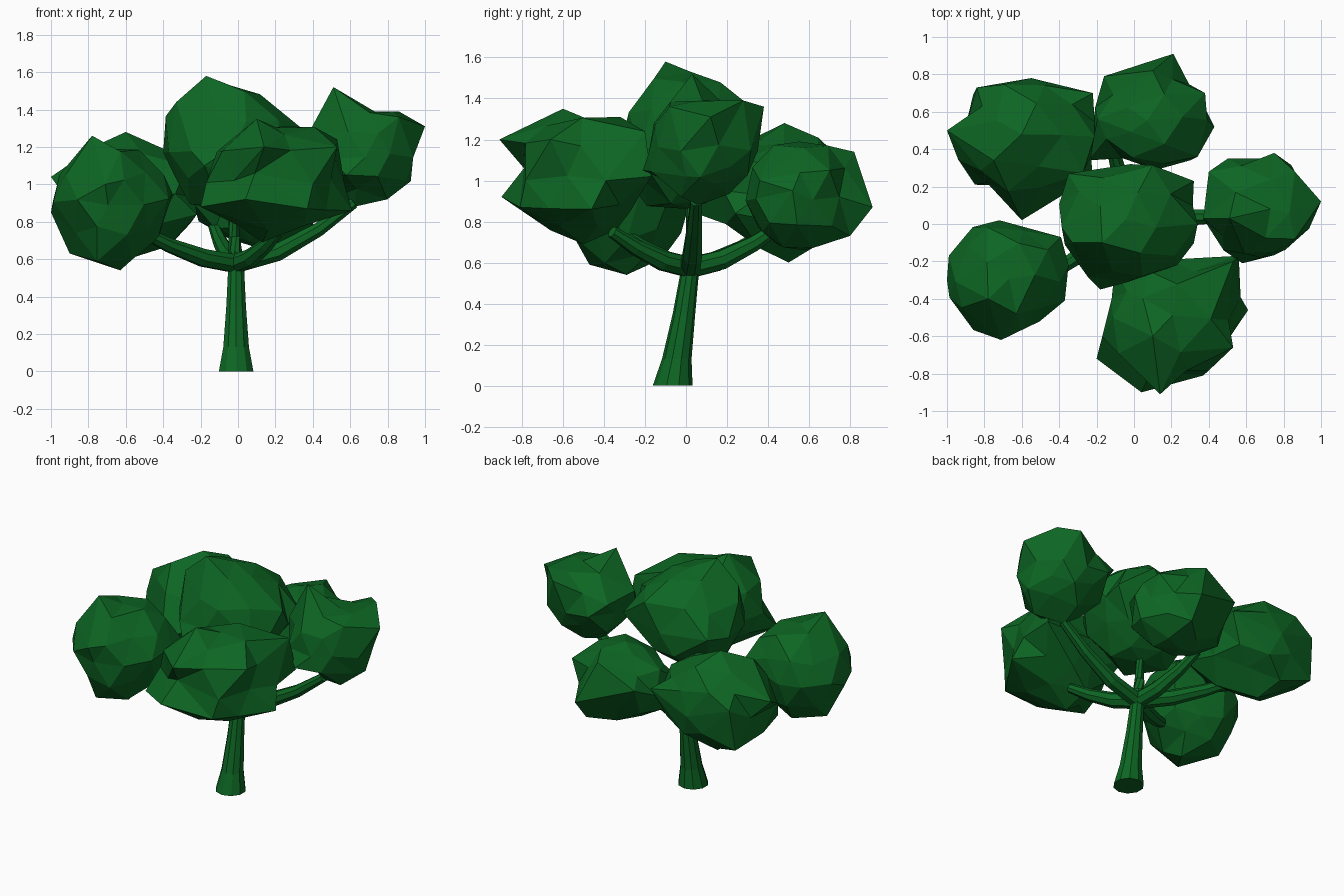
import bpy
import bmesh
import random
from math import cos, sin, tau
from mathutils import Vector

cube = bpy.data.objects.get("Cube")
if cube:
    bpy.data.objects.remove(cube, do_unlink=True)

# One green for the whole tree
GREEN = (0.004, 0.132, 0.017, 1)
green = bpy.data.materials.new("leaf_green")
green.use_nodes = True
green.diffuse_color = GREEN
shader = green.node_tree.nodes["Principled BSDF"]
shader.inputs["Base Color"].default_value = GREEN
shader.inputs["Roughness"].default_value = 0.9


def finish(name, bm):
    """Turn a bmesh into a flat-shaded green object."""
    bmesh.ops.recalc_face_normals(bm, faces=bm.faces)
    mesh = bpy.data.meshes.new(name)
    bm.to_mesh(mesh)
    bm.free()
    mesh.materials.append(green)
    bpy.context.collection.objects.link(bpy.data.objects.new(name, mesh))


def tube(name, path, radii, sides=8, level=False):
    """Sweep a tapering polygon along a path and cap both ends."""
    bm = bmesh.new()
    points = [Vector(p) for p in path]
    rings = []
    for i, (point, radius) in enumerate(zip(points, radii)):
        ahead = points[min(i + 1, len(points) - 1)]
        behind = points[max(i - 1, 0)]
        axis = Vector((0, 0, 1)) if level else ahead - behind
        turn = axis.to_track_quat("Z", "Y")
        ring = []
        for k in range(sides):
            angle = tau * (k + 0.5) / sides
            offset = Vector((cos(angle), sin(angle), 0)) * radius
            ring.append(bm.verts.new(point + turn @ offset))
        rings.append(ring)
    for low, high in zip(rings, rings[1:]):
        for k in range(sides):
            n = (k + 1) % sides
            bm.faces.new((low[k], low[n], high[n], high[k]))
    bm.faces.new(rings[0])
    bm.faces.new(rings[-1])
    finish(name, bm)


def leaf_clump(name, low, high, tips, seed):
    """Roughened low-poly ball fitted to a box, with a few vertices pulled to tips."""
    rng = random.Random(seed)
    bm = bmesh.new()
    bmesh.ops.create_icosphere(bm, subdivisions=2, radius=1)
    for v in bm.verts:
        v.co *= rng.uniform(0.93, 1.07)
        v.co += Vector([rng.uniform(-0.08, 0.08) for _ in range(3)])
    for axis in range(3):
        values = [v.co[axis] for v in bm.verts]
        start, span = min(values), max(values) - min(values)
        for v in bm.verts:
            t = (v.co[axis] - start) / span
            v.co[axis] = low[axis] + t * (high[axis] - low[axis])
    free = list(bm.verts)
    for tip in tips:
        target = Vector(tip)
        nearest = min(free, key=lambda v: (v.co - target).length)
        nearest.co = target
        free.remove(nearest)
    finish(name, bm)


# Trunk: flared foot, leaning back to the fork
tube("trunk",
     [(-0.01, -0.065, 0), (-0.01, -0.045, 0.13), (-0.01, -0.01, 0.35),
      (-0.01, 0.015, 0.53), (-0.01, 0.03, 0.64)],
     [0.097, 0.072, 0.055, 0.046, 0.04], sides=10, level=True)

# Branches: each leaves the fork, sags outward, then rises into its clump
fork = Vector((-0.01, 0.02, 0.575))
branch_ends = {
    "back_right_branch": (-0.5, 0.38, 0.74),
    "back_branch": (-0.13, 0.46, 0.78),
    "left_branch": (0.62, 0.05, 0.9),
    "front_right_branch": (-0.52, -0.32, 0.75),
    "front_branch": (0.22, -0.36, 0.75),
}
for name, end in branch_ends.items():
    path = []
    for t in (0, 0.35, 0.7, 1):
        point = fork.lerp(Vector(end), t)
        point.z = fork.z + (end[2] - fork.z) * t ** 1.6
        path.append(point)
    tube(name, path, [0.052, 0.05, 0.04, 0.03])
tube("centre_branch", [fork, (-0.02, 0.03, 0.72), (-0.03, 0.02, 0.95)],
     [0.045, 0.032, 0.025])

# Foliage: low corner, high corner, pulled tips
leaf_clump("back_right_leaves", (-0.94, 0.1, 0.67), (-0.21, 0.78, 1.24),
           [(-1, 0.5, 1.04), (-0.6, 0.02, 0.85), (-0.86, 0.69, 0.74),
            (-0.85, 0.21, 0.8), (-0.22, 0.7, 1), (-0.22, 0.24, 0.84),
            (-0.59, 0.5, 0.6), (-0.6, 0.48, 1.28), (-0.84, 0.73, 1.02)], 3)
leaf_clump("back_leaves", (-0.21, 0.29, 0.66), (0.42, 0.85, 1.19),
           [(0.21, 0.91, 0.87), (0.43, 0.52, 0.95), (-0.16, 0.79, 1),
            (0.34, 0.36, 1), (-0.24, 0.34, 0.9), (0.38, 0.7, 1.05),
            (0.1, 0.82, 1.14), (0.2, 0.8, 0.73)], 5)
leaf_clump("left_leaves", (0.38, -0.18, 0.92), (0.94, 0.35, 1.42),
           [(1, 0.12, 1.31), (0.86, 0.28, 1.39), (0.51, 0.03, 1.52),
            (0.4, 0.28, 1.25), (0.58, -0.21, 1.05), (0.9, 0, 1.02),
            (0.75, 0.38, 1.36), (0.86, -0.08, 1.36), (0.62, 0.06, 0.88),
            (0.37, 0.03, 1.26), (0.8, 0.15, 0.98), (0.73, 0.08, 1.39)], 8)
leaf_clump("centre_leaves", (-0.4, -0.31, 0.86), (0.32, 0.32, 1.53),
           [(-0.17, -0.1, 1.58), (-0.33, -0.1, 1.44), (0.34, 0, 1.3),
            (0.32, 0.23, 1.2), (-0.18, -0.35, 1.1), (-0.35, 0.27, 1.2),
            (0.23, -0.22, 1.15)], 11)
leaf_clump("front_right_leaves", (-0.99, -0.58, 0.59), (-0.37, 0, 1.19),
           [(-0.78, -0.4, 1.26), (-0.63, -0.29, 0.54), (-0.9, -0.25, 0.63),
            (-0.71, -0.62, 1), (-0.35, -0.22, 0.95), (-0.72, 0.02, 0.9),
            (-0.39, -0.07, 0.95), (-1, -0.3, 0.85)], 14)
# The first front tip is a notch between the two ridges beside it
leaf_clump("front_leaves", (-0.17, -0.82, 0.71), (0.57, -0.19, 1.31),
           [(0.09, -0.79, 1.06), (0.14, -0.91, 1.2), (0.04, -0.9, 0.92),
            (-0.2, -0.72, 0.88), (0.53, -0.2, 1.24), (0.61, -0.46, 0.86),
            (0.37, -0.81, 0.87), (0.1, -0.6, 1.35), (0.56, -0.17, 1.02),
            (-0.1, -0.22, 1), (0.53, -0.66, 1.2), (0.13, -0.5, 0.69)], 17)
